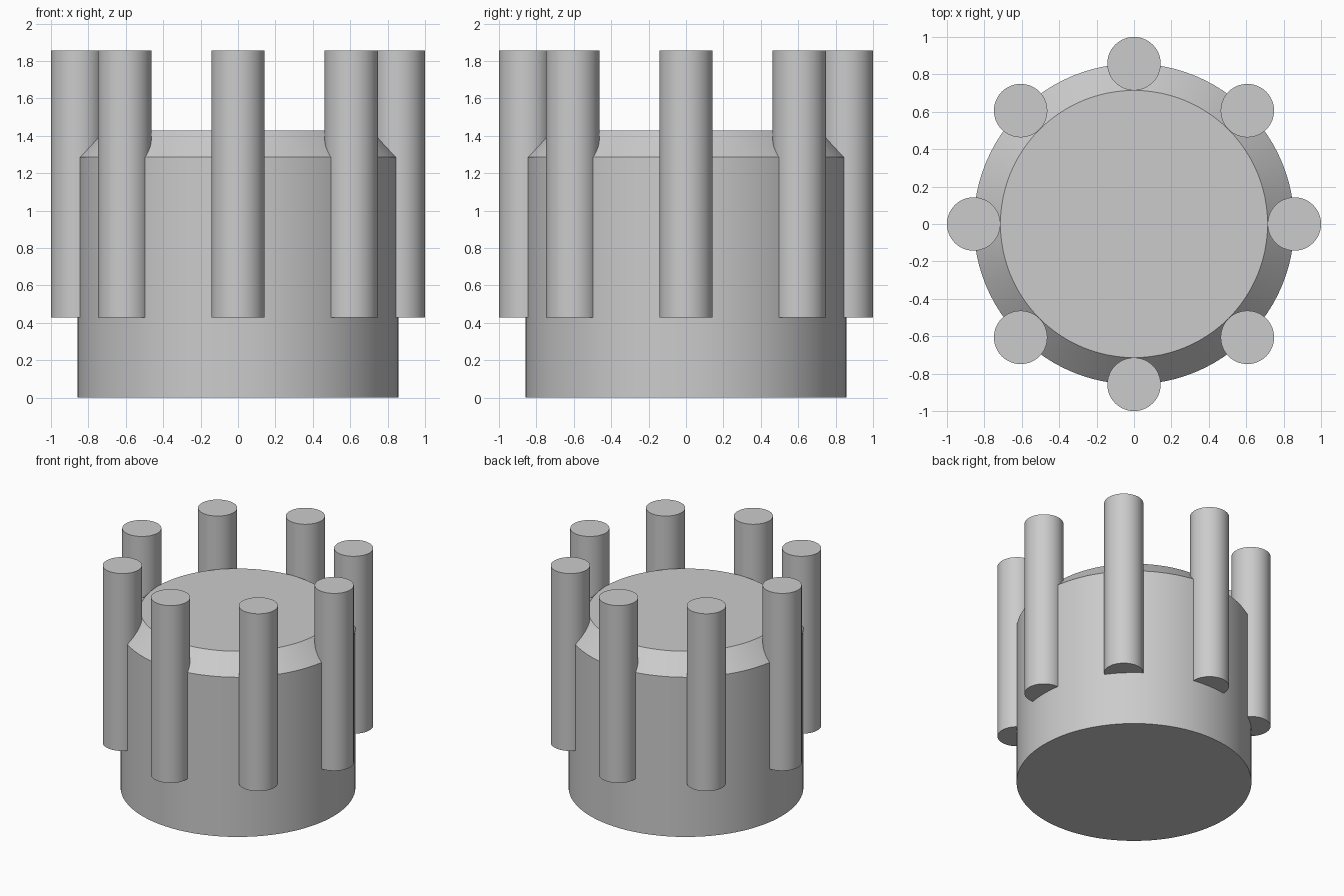
import bpy
import bmesh
from math import cos, sin, pi, radians

cube = bpy.data.objects.get("Cube")
if cube:
    bpy.data.objects.remove(cube, do_unlink=True)

UNIT = 1 / 7            # peg radius and chamfer size
RADIUS = 6 * UNIT       # hub radius, also the peg circle

grey = bpy.data.materials.new("light_grey")
grey.use_nodes = True
grey.diffuse_color = (0.6, 0.6, 0.6, 1)
grey.node_tree.nodes["Principled BSDF"].inputs["Base Color"].default_value = grey.diffuse_color


def turned(name, profile, sides, x=0, y=0):
    """Closed round solid from (radius, z) rings, bottom to top."""
    bm = bmesh.new()
    rings = []
    for r, z in profile:
        angles = [2 * pi * i / sides for i in range(sides)]
        rings.append([bm.verts.new((r * cos(a), r * sin(a), z)) for a in angles])
    for low, high in zip(rings, rings[1:]):
        for i in range(sides):
            j = (i + 1) % sides
            bm.faces.new((low[i], low[j], high[j], high[i]))
    bm.faces.new(rings[0][::-1])
    bm.faces.new(rings[-1])
    mesh = bpy.data.meshes.new(name)
    bm.to_mesh(mesh)
    bm.free()
    mesh.materials.append(grey)
    obj = bpy.data.objects.new(name, mesh)
    obj.location = (x, y, 0)
    bpy.context.collection.objects.link(obj)
    bpy.ops.object.select_all(action="DESELECT")
    obj.select_set(True)
    bpy.context.view_layer.objects.active = obj
    bpy.ops.object.shade_smooth_by_angle(angle=radians(30))
    return obj


# Chamfered hub
turned("hub", [(RADIUS, 0), (RADIUS, 9 * UNIT), (RADIUS - UNIT, 10 * UNIT)], 96)

# Ring of eight pegs half sunk into the hub
for n in range(8):
    a = n * pi / 4
    turned(f"peg_{n + 1}", [(UNIT, 3 * UNIT), (UNIT, 13 * UNIT)], 48,
           RADIUS * cos(a), RADIUS * sin(a))
